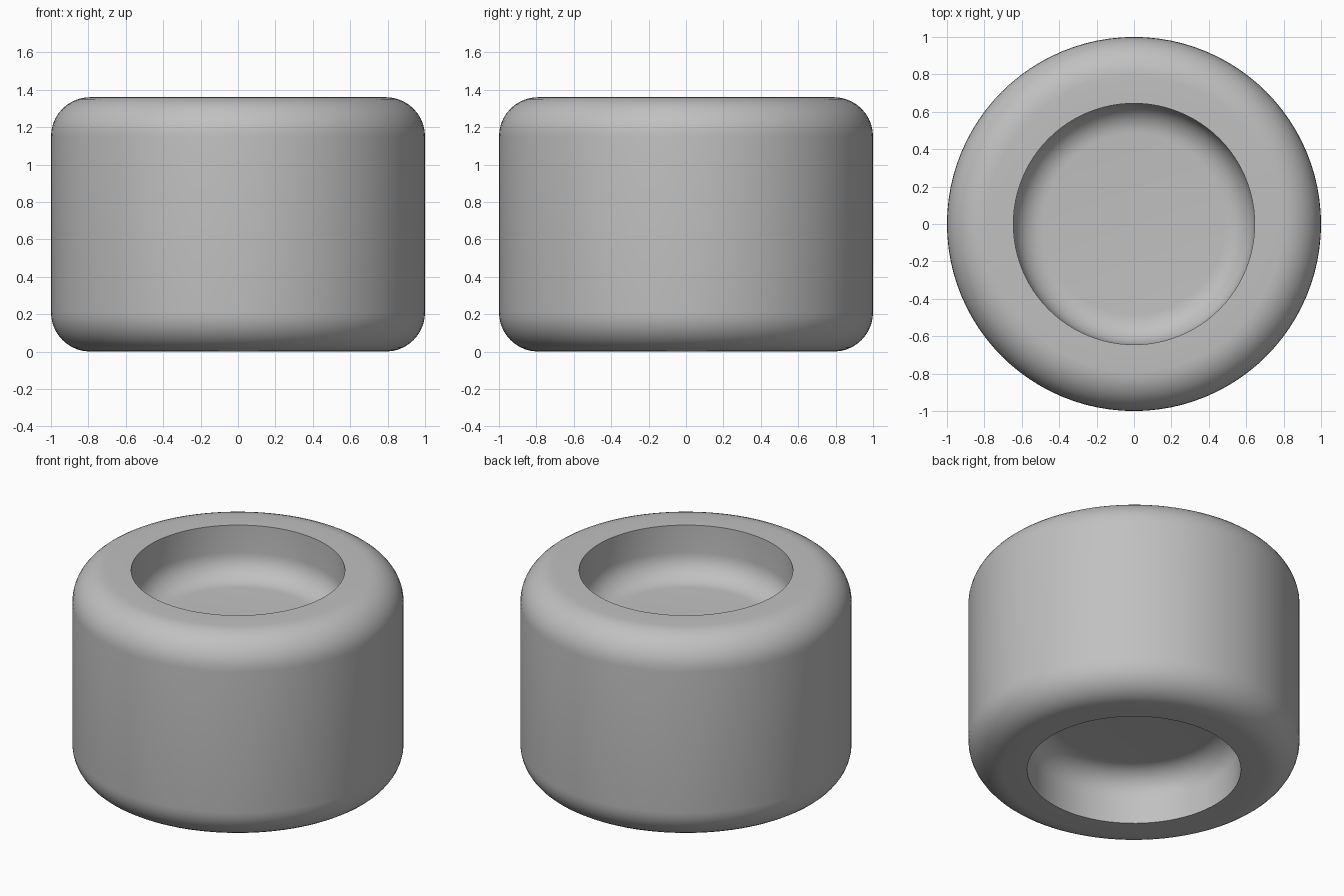
import bpy, bmesh, math

SEGMENTS = 96
RADIUS, HEIGHT, ROUND = 1.0, 1.36, 0.21
HOLE, DEPTH, COVE = 0.645, 0.34, 0.16
STEPS = 10

cube = bpy.data.objects.get("Cube")
if cube:
    bpy.data.objects.remove(cube, do_unlink=True)

# Single grey material
grey = bpy.data.materials.new("wheel_grey")
grey.use_nodes = True
colour = (0.53, 0.53, 0.53, 1)
grey.diffuse_color = colour
grey.node_tree.nodes["Principled BSDF"].inputs["Base Color"].default_value = colour


def arc(cx, cz, radius, start, end):
    """Points along a quarter circle, angles in degrees."""
    angles = [math.radians(start + (end - start) * i / STEPS) for i in range(STEPS + 1)]
    return [(cx + radius * math.cos(a), cz + radius * math.sin(a)) for a in angles]


# Upper half profile: recess floor, cove, rim and rounded shoulder
floor = HEIGHT - DEPTH
upper = [(0, floor)]
upper += arc(HOLE - COVE, floor + COVE, COVE, -90, 0)
upper += [(HOLE, HEIGHT)]
upper += arc(RADIUS - ROUND, HEIGHT - ROUND, ROUND, 90, 0)

# Lower half mirrors the upper half
profile = upper + [(r, HEIGHT - z) for r, z in reversed(upper)]

# Lathe the profile around the vertical axis
bm = bmesh.new()
verts = [bm.verts.new((r, 0, z)) for r, z in profile]
edges = [bm.edges.new(pair) for pair in zip(verts, verts[1:])]
bmesh.ops.spin(bm, geom=verts + edges, cent=(0, 0, 0), axis=(0, 0, 1),
               angle=math.tau, steps=SEGMENTS, use_merge=True)
bmesh.ops.remove_doubles(bm, verts=bm.verts, dist=0.0001)
bmesh.ops.recalc_face_normals(bm, faces=bm.faces)
mesh = bpy.data.meshes.new("wheel")
bm.to_mesh(mesh)
bm.free()
mesh.materials.append(grey)

wheel = bpy.data.objects.new("wheel", mesh)
bpy.context.collection.objects.link(wheel)
bpy.ops.object.select_all(action="DESELECT")
wheel.select_set(True)
bpy.context.view_layer.objects.active = wheel
bpy.ops.object.shade_smooth_by_angle(angle=math.radians(35))
